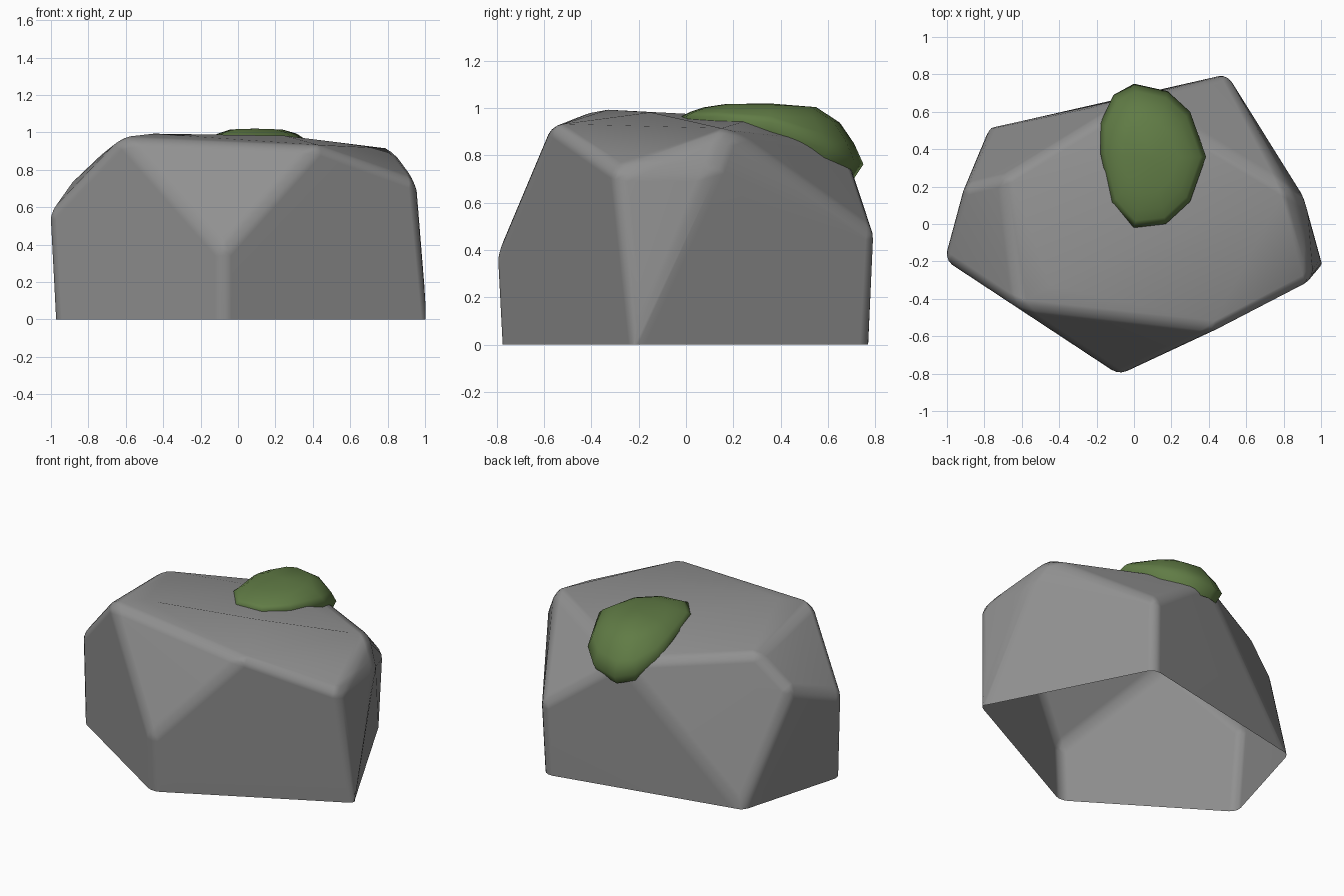
import bpy
import bmesh
from mathutils import Vector

default = bpy.data.objects.get("Cube")
if default:
    bpy.data.objects.remove(default, do_unlink=True)


def make_material(name, rgb):
    mat = bpy.data.materials.new(name)
    mat.use_nodes = True
    color = (*rgb, 1.0)
    mat.diffuse_color = color
    for node in mat.node_tree.nodes:
        if node.type == "BSDF_PRINCIPLED":
            node.inputs["Base Color"].default_value = color
            node.inputs["Roughness"].default_value = 0.9
    return mat


def make_object(name, bm, mat):
    bmesh.ops.recalc_face_normals(bm, faces=bm.faces)
    for face in bm.faces:
        face.smooth = True
    mesh = bpy.data.meshes.new(name)
    bm.to_mesh(mesh)
    bm.free()
    mesh.materials.append(mat)
    obj = bpy.data.objects.new(name, mesh)
    bpy.context.collection.objects.link(obj)
    return obj


stone_grey = make_material("stone grey", (0.28, 0.28, 0.28))
moss_green = make_material("moss green", (0.118, 0.2, 0.06))

# Rock: convex hull of its corners, open underneath
base = [(-0.08, -0.79, 0), (1.015, -0.22, 0), (0.49, 0.78, 0),
        (-0.77, 0.52, 0), (-0.985, -0.21, 0)]
shoulders = [(-0.08, -0.81, 0.36), (0.955, -0.30, 0.74), (0.92, 0.12, 0.74),
             (0.50, 0.805, 0.47), (-0.91, 0.20, 0.71), (-1.015, -0.19, 0.56)]
crown = [(-0.62, -0.45, 0.975), (0.43, -0.57, 0.93), (0.83, 0.18, 0.91),
         (0.0, 0.68, 0.84), (-0.70, 0.25, 0.91)]
top = [(-0.45, -0.33, 0.993), (0.25, -0.15, 0.982), (0.05, 0.3, 0.96)]

bm = bmesh.new()
for point in base + shoulders + crown + top:
    bm.verts.new(point)
bmesh.ops.convex_hull(bm, input=bm.verts[:])
bmesh.ops.delete(bm, geom=[v for v in bm.verts if not v.link_faces], context="VERTS")
bmesh.ops.dissolve_limit(bm, angle_limit=0.09, verts=bm.verts[:], edges=bm.edges[:])
bm.normal_update()
underside = [f for f in bm.faces if all(v.co.z < 0.01 for v in f.verts)]
bmesh.ops.delete(bm, geom=underside, context="FACES")

# Worn edges, then trim everything level with the ground
bm.normal_update()
worn = [e for e in bm.edges if len(e.link_faces) == 2 and e.calc_face_angle() > 0.33]
bmesh.ops.bevel(bm, geom=worn, offset=0.05, offset_type="OFFSET", segments=3,
                profile=0.5, affect="EDGES", clamp_overlap=True)
bmesh.ops.bisect_plane(bm, geom=bm.verts[:] + bm.edges[:] + bm.faces[:], dist=1e-5,
                       plane_co=(0, 0, 0), plane_no=(0, 0, 1), clear_inner=True)
rock = make_object("rock", bm, stone_grey)
rock.modifiers.new("flat faces", "WEIGHTED_NORMAL")

# Moss: rings shrinking from the rim to a rounded top, draping down the back
rim = [(0.0, 0.75), (-0.11, 0.69), (-0.18, 0.54), (-0.18, 0.38),
       (-0.12, 0.11), (0.0, -0.02), (0.17, 0.0), (0.30, 0.12),
       (0.385, 0.36), (0.30, 0.60), (0.18, 0.71)]
centre = Vector((0.09, 0.35))
top_z = 1.02


def rim_height(y):
    return 0.965 - max(0.0, y - 0.3) * 0.45


bm = bmesh.new()
rings = []
for scale, sink in ((0.9, 0.06), (1.0, 0), (0.9, 0), (0.75, 0), (0.5, 0)):
    ring = []
    for point in rim:
        flat = centre + (Vector(point) - centre) * scale
        low = rim_height(point[1])
        z = low - sink if sink else low + (top_z - low) * (1 - scale ** 4)
        ring.append(bm.verts.new((flat.x, flat.y, z)))
    rings.append(ring)
count = len(rim)
for lower, upper in zip(rings, rings[1:]):
    for i in range(count):
        j = (i + 1) % count
        bm.faces.new((lower[i], lower[j], upper[j], upper[i]))
tip = bm.verts.new((centre.x, centre.y, top_z))
for i in range(count):
    bm.faces.new((rings[-1][i], rings[-1][(i + 1) % count], tip))
make_object("moss_patch", bm, moss_green)
